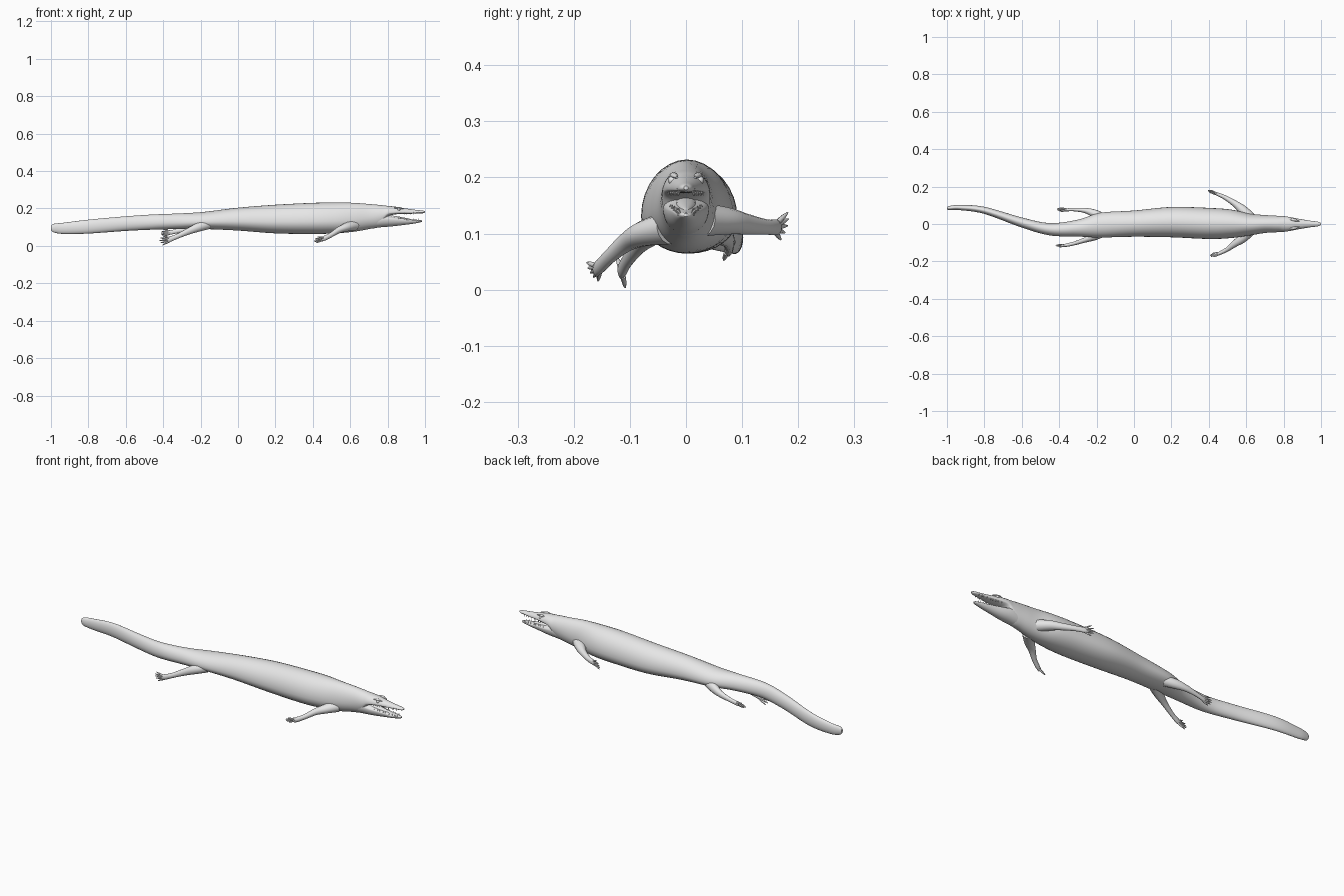
import bpy
import bmesh
import math
from mathutils import Vector

default_cube = bpy.data.objects.get("Cube")
if default_cube:
    bpy.data.objects.remove(default_cube, do_unlink=True)

# One plain skin colour
skin = bpy.data.materials.new("skin_grey")
skin.use_nodes = True
skin.diffuse_color = (0.8, 0.8, 0.8, 1)
skin.node_tree.nodes["Principled BSDF"].inputs["Base Color"].default_value = (0.8, 0.8, 0.8, 1)


def finish(name, bm):
    """Turn a bmesh into a smooth shaded object."""
    bmesh.ops.recalc_face_normals(bm, faces=bm.faces[:])
    mesh = bpy.data.meshes.new(name)
    bm.to_mesh(mesh)
    bm.free()
    mesh.materials.append(skin)
    obj = bpy.data.objects.new(name, mesh)
    bpy.context.collection.objects.link(obj)
    bpy.ops.object.select_all(action='DESELECT')
    bpy.context.view_layer.objects.active = obj
    obj.select_set(True)
    bpy.ops.object.shade_smooth_by_angle(angle=math.radians(50))
    return obj


def smooth_path(stations, steps):
    """Catmull-Rom interpolation of tuples of numbers."""
    pts = [stations[0]] + list(stations) + [stations[-1]]
    out = []
    for a, b, c, d in zip(pts, pts[1:], pts[2:], pts[3:]):
        for s in range(steps):
            t = s / steps
            out.append([q + 0.5 * t * (r - p + t * (2 * p - 5 * q + 4 * r - u
                        + t * (3 * (q - r) + u - p)))
                        for p, q, r, u in zip(a, b, c, d)])
    return out + [list(stations[-1])]


def skin_rings(bm, rings):
    """Bridge rings of points and close both ends."""
    loops = [[bm.verts.new(p) for p in ring] for ring in rings]
    n = len(loops[0])
    for a, b in zip(loops, loops[1:]):
        for i in range(n):
            j = (i + 1) % n
            bm.faces.new((a[i], a[j], b[j], b[i]))
    bm.faces.new(loops[0][::-1])
    bm.faces.new(loops[-1])


def trunk(name, stations, steps=6, sides=32):
    """Loft of upright sections: x, y, half width, bottom, top, height of widest point."""
    rings = []
    for x, y, w, low, high, f in smooth_path(stations, steps):
        mid = low + f * (high - low)
        ring = []
        for i in range(sides):
            a = math.tau * i / sides
            s = math.sin(a)
            z = mid + s * ((high - mid) if s > 0 else (mid - low))
            ring.append((x, y + w * math.cos(a), z))
        rings.append(ring)
    bm = bmesh.new()
    skin_rings(bm, rings)
    return finish(name, bm)


def tube(bm, stations, steps=5, sides=14):
    """Limb loft: x, y, z, half thickness, half height."""
    path = smooth_path(stations, steps)
    rings = []
    for i, (x, y, z, w, h) in enumerate(path):
        ahead, behind = path[min(i + 1, len(path) - 1)], path[max(i - 1, 0)]
        t = (Vector(ahead[:3]) - Vector(behind[:3])).normalized()
        side = t.cross(Vector((0, 0, 1))).normalized()
        up = side.cross(t)
        rings.append([Vector((x, y, z)) + side * w * math.cos(math.tau * k / sides)
                      + up * h * math.sin(math.tau * k / sides) for k in range(sides)])
    skin_rings(bm, rings)


def limb(name, stations, heading, toe, fan, count=5):
    """Limb ending in a palm with fanned, tapering toes."""
    bm = bmesh.new()
    tube(bm, stations)
    palm = Vector(stations[-1][:3])
    heading = Vector(heading).normalized()
    fan = Vector(fan)
    for k in range(count):
        s = 2 * k / (count - 1) - 1
        root = palm - heading * 0.01 + fan * s * 0.35
        tip = palm + heading * toe * (1 - 0.35 * s * s) + fan * s
        mid = root.lerp(tip, 0.6)
        tube(bm, [(*root, .005, .005), (*mid, .004, .004), (*tip, .0015, .0015)], 3, 8)
    return finish(name, bm)


# Tail, body, neck and skull with upper jaw
body = trunk("body", [
    (-1, .085, .006, .085, .108, .5),
    (-.985, .086, .011, .072, .118, .5),
    (-.93, .088, .014, .064, .124, .5),
    (-.8, .073, .019, .066, .14, .5),
    (-.6, .008, .027, .08, .158, .48),
    (-.45, -.028, .033, .087, .168, .45),
    (-.3, -.022, .045, .09, .174, .42),
    (-.18, -.006, .066, .09, .182, .4),
    (0, .002, .07, .082, .204, .4),
    (.2, .01, .081, .067, .22, .4),
    (.4, .003, .083, .064, .23, .4),
    (.52, .001, .076, .067, .232, .4),
    (.62, -.003, .058, .076, .23, .42),
    (.7, 0, .048, .09, .224, .45),
    (.765, 0, .044, .105, .218, .5),
    (.8, 0, .042, .156, .214, .3),
    (.84, 0, .036, .168, .21, .25),
    (.88, 0, .028, .171, .203, .25),
    (.94, 0, .018, .172, .194, .3),
    (.985, 0, .012, .174, .189, .4),
    (1, 0, .004, .178, .185, .5)])

# Lower jaw, hinged inside the neck
jaw = trunk("lower_jaw", [
    (.7, 0, .038, .094, .16, .6),
    (.77, 0, .041, .1, .168, .65),
    (.82, 0, .036, .104, .158, .7),
    (.88, 0, .026, .111, .148, .75),
    (.94, 0, .018, .119, .141, .7),
    (.975, 0, .011, .126, .138, .6),
    (.985, 0, .004, .13, .136, .5)])

# Tongue
trunk("tongue", [(.76, 0, .02, .14, .17, .5), (.84, 0, .018, .14, .16, .5),
                 (.91, 0, .008, .136, .147, .5), (.925, 0, .002, .137, .141, .5)], 4, 12)

# Limbs trail backwards, with the pose differing on each side
limb("front_left_leg", [
    (.62, .03, .125, .034, .03), (.58, .075, .122, .026, .024),
    (.545, .105, .117, .018, .019), (.49, .14, .112, .012, .014),
    (.45, .158, .111, .009, .014), (.432, .165, .112, .006, .013)],
    (-1, .42, .05), .04, (.004, .006, .024))
limb("front_right_leg", [
    (.62, -.03, .11, .034, .03), (.58, -.075, .1, .026, .023),
    (.54, -.105, .085, .018, .017), (.5, -.135, .06, .012, .013),
    (.465, -.153, .042, .01, .013), (.447, -.16, .036, .007, .013)],
    (-1, -.25, -.15), .042, (.004, -.01, .016))
limb("hind_left_leg", [
    (-.16, .03, .115, .026, .026), (-.21, .055, .105, .022, .024),
    (-.26, .072, .093, .014, .017), (-.32, .077, .08, .009, .012),
    (-.355, .076, .073, .008, .012), (-.37, .076, .071, .006, .012)],
    (-1, .05, -.05), .042, (0, .01, .017))
limb("hind_right_leg", [
    (-.16, -.04, .115, .026, .026), (-.21, -.065, .1, .022, .024),
    (-.26, -.085, .08, .014, .018), (-.32, -.104, .053, .01, .013),
    (-.36, -.113, .037, .009, .014), (-.377, -.115, .032, .006, .014)],
    (-1, -.02, -.08), .042, (0, -.007, .026))


def jaw_side(obj, x):
    """Half width of a jaw object near x."""
    near = min((v.co.x for v in obj.data.vertices), key=lambda q: abs(q - x))
    ring = [v.co for v in obj.data.vertices if abs(v.co.x - near) < 1e-5]
    return max(ring, key=lambda c: c.y)


# Teeth line both jaws
for name, jaw_obj, way in (("upper_teeth", body, -1), ("lower_teeth", jaw, 1)):
    bm = bmesh.new()
    for k in range(9):
        edge = jaw_side(jaw_obj, .84 + k * .016)
        for side in (-1, 1):
            made = bmesh.ops.create_cone(bm, segments=6, radius1=.003, radius2=.0003,
                                         depth=.014, cap_ends=True)
            for v in made["verts"]:
                v.co = (edge.x + v.co.x, side * edge.y * .85 + v.co.y,
                        edge.z + way * (v.co.z + .005))
    finish(name, bm)

# Eyes with a low brow ridge above
for label, side in (("left", 1), ("right", -1)):
    bm = bmesh.new()
    bmesh.ops.create_uvsphere(bm, u_segments=14, v_segments=10, radius=.008)
    for v in bm.verts:
        v.co += Vector((.86, side * .024, .195))
    finish(label + "_eye", bm)
    bm = bmesh.new()
    tube(bm, [(.835, side * .024, .203, .003, .002), (.855, side * .022, .204, .007, .005),
              (.885, side * .016, .2, .002, .002)], 4, 10)
    finish(label + "_brow", bm)
